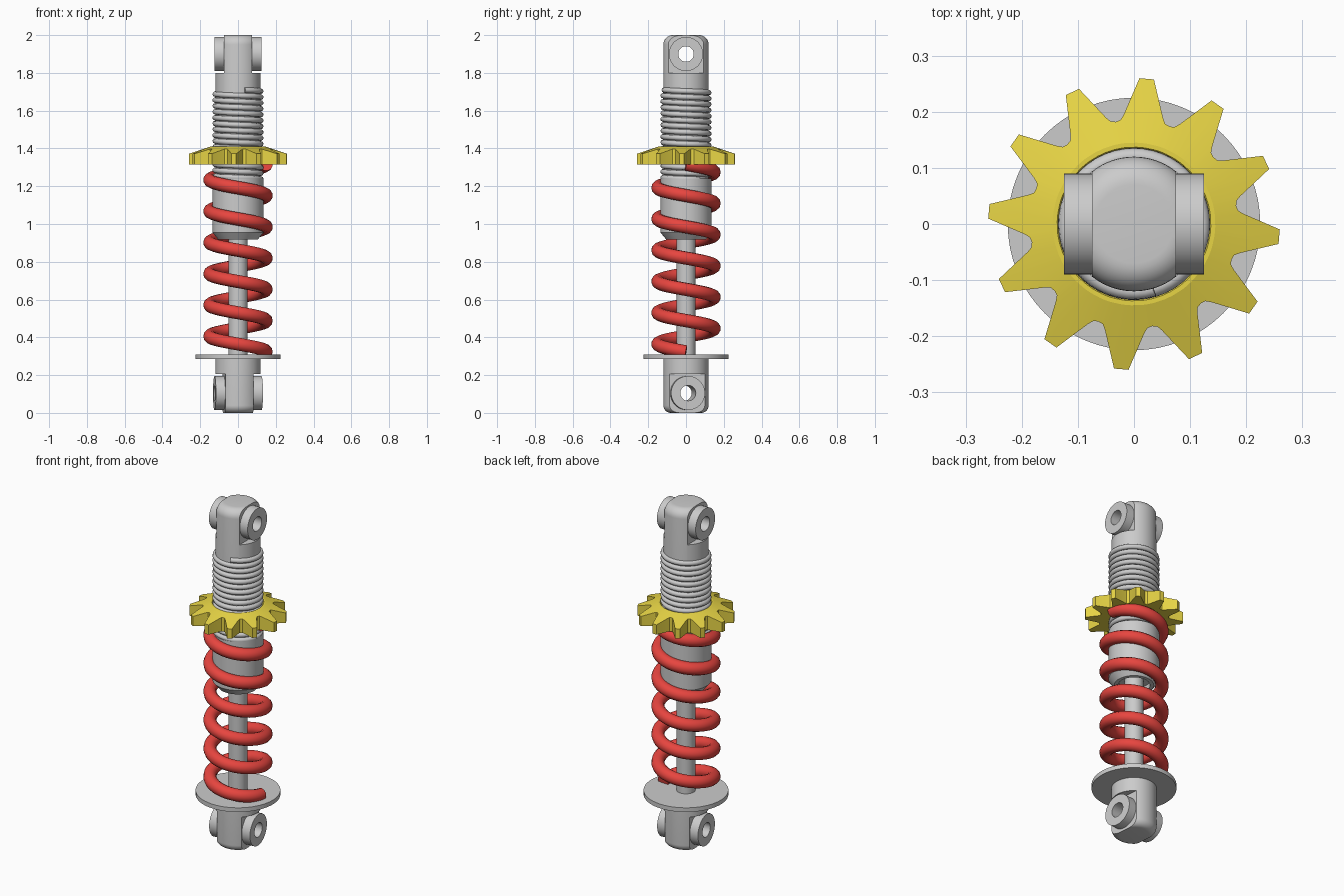
import bpy, bmesh
from math import sin, cos, pi, radians
from mathutils import Matrix

if "Cube" in bpy.data.objects:
    bpy.data.objects.remove(bpy.data.objects["Cube"])

SEG = 64


def material(name, col):
    m = bpy.data.materials.new(name)
    m.diffuse_color = (*col, 1)
    m.use_nodes = True
    m.node_tree.nodes["Principled BSDF"].inputs["Base Color"].default_value = m.diffuse_color
    return m


def activate(ob):
    bpy.ops.object.select_all(action='DESELECT')
    bpy.context.view_layer.objects.active = ob
    ob.select_set(True)


def finish(bm, name, mat=None, angle=35):
    bmesh.ops.remove_doubles(bm, verts=bm.verts, dist=1e-5)
    bmesh.ops.recalc_face_normals(bm, faces=bm.faces)
    me = bpy.data.meshes.new(name)
    bm.to_mesh(me)
    bm.free()
    ob = bpy.data.objects.new(name, me)
    bpy.context.collection.objects.link(ob)
    if mat:
        me.materials.append(mat)
    if angle:
        activate(ob)
        bpy.ops.object.shade_smooth_by_angle(angle=radians(angle))
    return ob


def skin_rings(bm, rings, closed=False):
    rows = [[bm.verts.new(p) for p in r] for r in rings]
    pairs = list(zip(rows, rows[1:])) + ([(rows[-1], rows[0])] if closed else [])
    n = len(rows[0])
    for a, b in pairs:
        for i in range(n):
            j = (i + 1) % n
            bm.faces.new((a[i], a[j], b[j], b[i]))


def lathe(name, profile, angle=35):
    bm = bmesh.new()
    skin_rings(bm, [[(r * cos(2 * pi * i / SEG), r * sin(2 * pi * i / SEG), z)
                     for i in range(SEG)] for r, z in profile])
    return finish(bm, name, None, angle)


def x_cylinder(name, r, length, x, z):
    bm = bmesh.new()
    bmesh.ops.create_cone(bm, cap_ends=True, segments=48, radius1=r, radius2=r, depth=length,
                          matrix=Matrix.Translation((x, 0, z)) @ Matrix.Rotation(pi / 2, 4, 'Y'))
    return finish(bm, name, None, 0)


def box(name, centre, size):
    bm = bmesh.new()
    bmesh.ops.create_cube(bm, size=1, matrix=Matrix.Translation(centre) @ Matrix.Diagonal((*size, 1)))
    return finish(bm, name, None, 0)


def boolean(ob, tool, op):
    tool.hide_render = True
    m = ob.modifiers.new(op, 'BOOLEAN')
    m.operation, m.object, m.solver = op, tool, 'EXACT'
    activate(ob)
    # keep the cut ahead of the smoothing modifier, if there is one
    bpy.ops.object.modifier_move_to_index(modifier=m.name, index=0)
    bpy.ops.object.modifier_apply(modifier=m.name)
    bpy.data.objects.remove(tool)


def mounting_eye(name, profile, flat_z, eye_z, turn):
    """Round end with two flats, a boss on each flat and a cross hole."""
    ob = lathe(name, profile, 0)
    for s in (-1, 1):
        boolean(ob, box("flat_cutter", (s * 0.225, 0, flat_z), (0.3, 0.5, 0.4)), 'DIFFERENCE')
    for s in (-1, 1):
        boolean(ob, x_cylinder("boss", 0.09, 0.065, s * 0.0925, eye_z), 'UNION')
    boolean(ob, x_cylinder("hole_cutter", 0.041, 0.5, 0, eye_z), 'DIFFERENCE')
    activate(ob)
    bpy.ops.object.shade_smooth_by_angle(angle=radians(35))
    ob.rotation_euler.z = radians(turn)


def helix(name, radius, wire, z0, pitch, turns, res, start=0, mat=None):
    cu = bpy.data.curves.new(name, 'CURVE')
    cu.dimensions = '3D'
    cu.bevel_depth, cu.bevel_resolution, cu.use_fill_caps = wire, res, True
    n = int(turns * 48)
    sp = cu.splines.new('POLY')
    sp.points.add(n)
    for i, p in enumerate(sp.points):
        t = turns * i / n
        a = start - 2 * pi * t
        p.co = (radius * cos(a), radius * sin(a), z0 + pitch * t, 1)
    ob = bpy.data.objects.new(name, cu)
    bpy.context.collection.objects.link(ob)
    if mat:
        cu.materials.append(mat)
    activate(ob)
    bpy.ops.object.convert(target='MESH')
    bpy.ops.object.shade_smooth_by_angle(angle=radians(50))


def round_end(r, z, fillet, sign):
    """Profile points from the side wall round to the axis."""
    pts = [(r - fillet + fillet * cos(k * pi / 16), z + sign * fillet * (sin(k * pi / 16) - 1))
           for k in range(9)]
    return pts + [(0, z)]


red = material("spring_red", (0.8, 0.06, 0.05))
yellow = material("adjuster_yellow", (0.8, 0.66, 0.06))

# Upper and lower mounting eyes
mounting_eye("upper_eye", [(0, 1.2), (0.12, 1.2)] + round_end(0.12, 2.0, 0.05, 1), 2.0, 1.9, 0)
mounting_eye("lower_eye", [(0, 0.3), (0.12, 0.3)] + round_end(0.12, 0.0, 0.04, -1), 0.005, 0.105, 5)

# Damper body, rod and lower spring seat
lathe("damper_body", [(0, 0.95), (0.085, 0.95), (0.085, 0.918), (0.105, 0.918), (0.135, 0.955),
                      (0.135, 1.24), (0, 1.24)], 30)
lathe("piston_rod", [(0, 0.29), (0.05, 0.29), (0.05, 0.96), (0, 0.96)])
lathe("spring_seat", [(0, 0.285), (0.225, 0.285), (0.225, 0.31), (0, 0.31)])

# Screw thread and coil spring
helix("thread", 0.121, 0.0145, 1.235, 0.031, 15.3, 2, 0.6)
helix("coil_spring", 0.149, 0.035, 0.323, 0.1655, 6, 4, 0, red)

# Toothed adjuster ring
TOOTH = [(-0.05, 0.26), (0.05, 0.26), (0.18, 0.196), (0.215, 0.187),
         (0.262, 0.185), (0.309, 0.187), (0.344, 0.196)]
outline = [(radians(-5 + 30 * k) + a, r) for k in range(12) for a, r in TOOTH]


def ring(r, z):
    return [(r * cos(a), r * sin(a), z) for a, _ in outline]


bottom = [(r * cos(a), r * sin(a), 1.315) for a, r in outline]
top = [(r * cos(a), r * sin(a), 1.41 - 0.33 * (r - 0.145)) for a, r in outline]
bm = bmesh.new()
skin_rings(bm, [ring(0.125, 1.315), bottom, top, ring(0.145, 1.41), ring(0.137, 1.41),
                ring(0.125, 1.395)], closed=True)
finish(bm, "adjuster_ring", yellow, 15)
